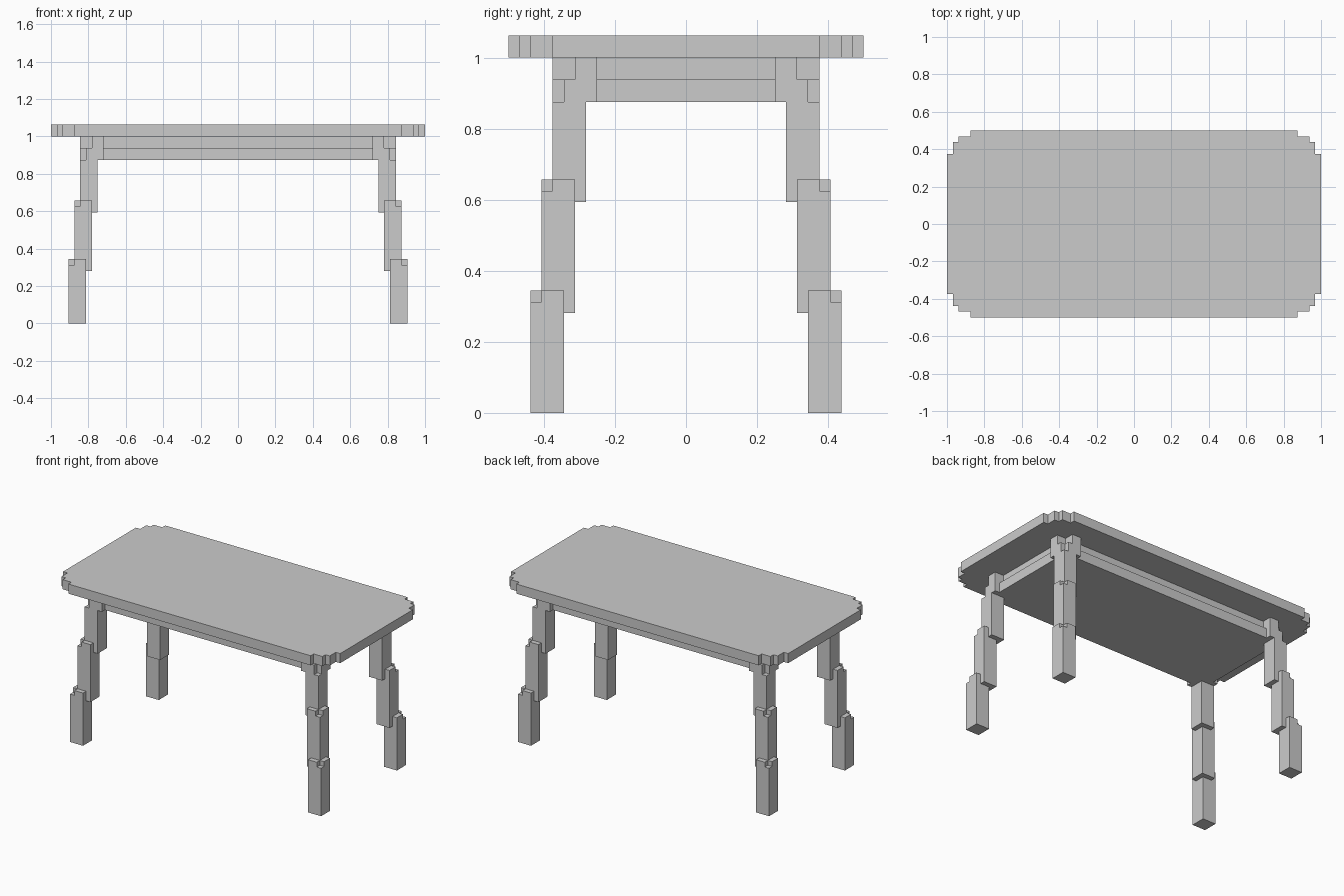
import bpy, bmesh
from itertools import product

if "Cube" in bpy.data.objects:
    bpy.data.objects.remove(bpy.data.objects["Cube"])

U = 1 / 32  # block size


def box(x0, x1, y0, y1, z0, z1):
    return set(product(range(x0, x1), range(y0, y1), range(z0, z1)))


def mirror(cells, axes):
    """Add the reflection of the cells across each axis plane."""
    out = set(cells)
    for a in axes:
        out |= {tuple(-1 - v if i == a else v for i, v in enumerate(c)) for c in out}
    return out


def build(name, cells):
    """Make a clean outer skin around a set of unit blocks."""
    bm = bmesh.new()
    verts = {}

    def vert(p):
        if p not in verts:
            verts[p] = bm.verts.new([v * U for v in p])
        return verts[p]

    for c in cells:
        for a in range(3):
            b, d = (a + 1) % 3, (a + 2) % 3
            for s in (0, 1):
                n = list(c)
                n[a] += 1 if s else -1
                if tuple(n) in cells:
                    continue
                quad = []
                for u, v in ((0, 0), (1, 0), (1, 1), (0, 1)):
                    p = list(c)
                    p[a] += s
                    p[b] += u
                    p[d] += v
                    quad.append(vert(tuple(p)))
                bm.faces.new(quad if s else quad[::-1])
    bmesh.ops.dissolve_limit(bm, angle_limit=0.01, verts=bm.verts[:], edges=bm.edges[:])
    mesh = bpy.data.meshes.new(name)
    bm.to_mesh(mesh)
    bm.free()
    ob = bpy.data.objects.new(name, mesh)
    bpy.context.collection.objects.link(ob)
    return ob


# tabletop with stepped round corners
top = box(0, 28, 0, 16, 32, 34) | box(0, 30, 0, 15, 32, 34)
top |= box(0, 31, 0, 14, 32, 34) | box(0, 32, 0, 12, 32, 34)
build("tabletop", mirror(top, (0, 1)))

# solid apron, stepped in at the top, with notched corner blocks
corner = box(23, 27, 8, 12, 28, 32)
corner -= box(26, 27, 11, 12, 28, 32) | box(25, 27, 10, 12, 30, 32)
body = box(0, 26, 0, 11, 28, 30) | box(0, 25, 0, 10, 30, 32)
build("apron", mirror(body | corner, (0, 1)))

# splayed legs in three stepped segments, outer corner notched
leg = box(26, 29, 11, 14, 0, 11) - box(28, 29, 13, 14, 10, 11)
leg |= box(25, 28, 10, 13, 9, 21) - box(27, 28, 12, 13, 20, 21)
leg |= box(24, 27, 9, 12, 19, 28)
for sx, xn in ((1, "right"), (-1, "left")):
    for sy, yn in ((1, "back"), (-1, "front")):
        cells = {(x if sx > 0 else -1 - x, y if sy > 0 else -1 - y, z) for x, y, z in leg}
        build(f"{yn}_{xn}_leg", cells)
